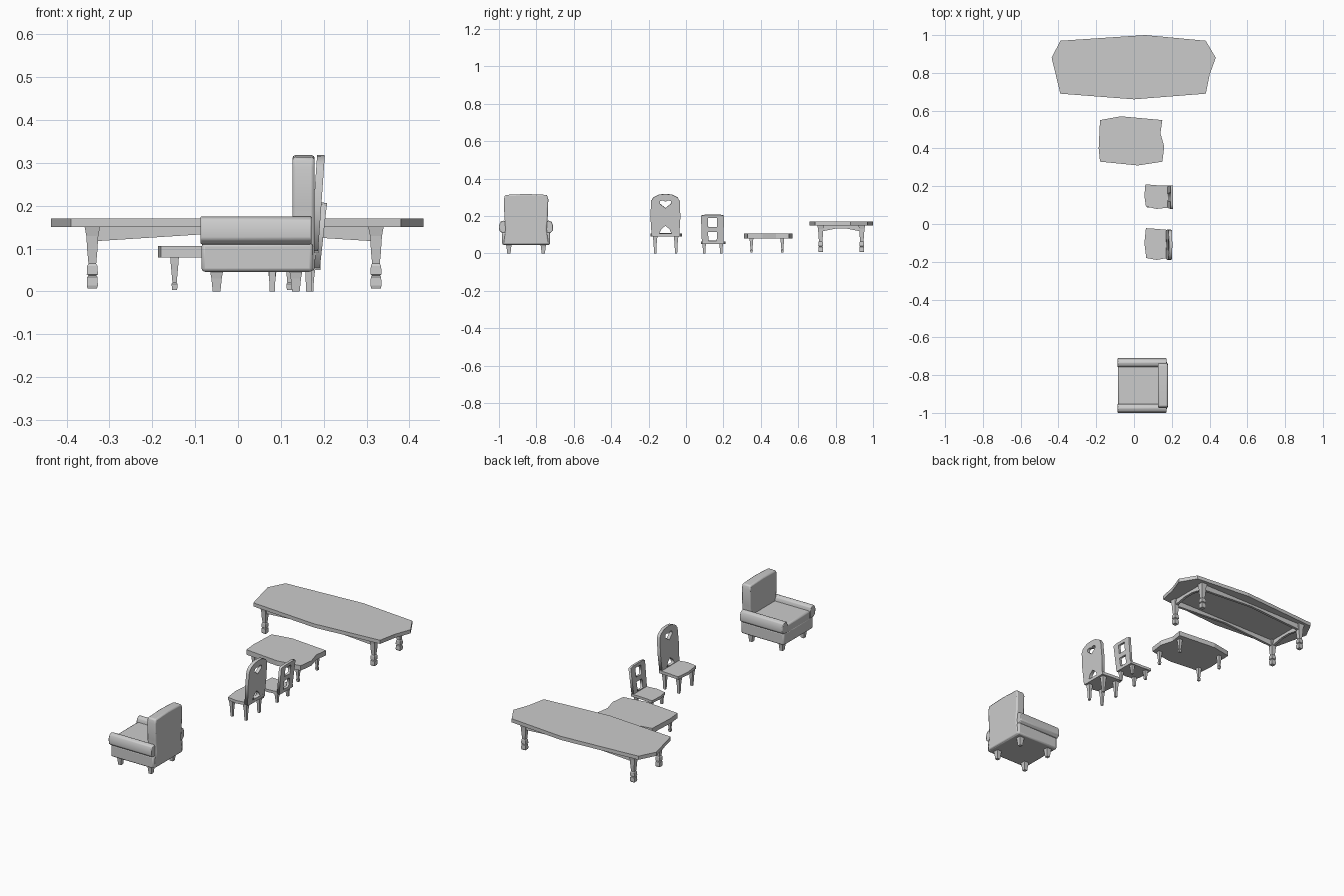
import bpy, bmesh, math
from mathutils import Matrix, Vector

if "Cube" in bpy.data.objects:
    bpy.data.objects.remove(bpy.data.objects["Cube"])


def finish(name, bm, bevel=0, segments=2):
    bmesh.ops.recalc_face_normals(bm, faces=bm.faces)
    me = bpy.data.meshes.new(name)
    bm.to_mesh(me)
    bm.free()
    ob = bpy.data.objects.new(name, me)
    bpy.context.collection.objects.link(ob)
    if bevel:
        m = ob.modifiers.new("soft_edges", 'BEVEL')
        m.width, m.segments, m.limit_method = bevel, segments, 'ANGLE'
        bpy.context.view_layer.objects.active = ob
        bpy.ops.object.select_all(action='DESELECT')
        ob.select_set(True)
        bpy.ops.object.shade_smooth_by_angle(angle=math.radians(40))
    return ob


def prism(name, pts, direction, bevel=0):
    """Extrude a closed 3D outline along a direction."""
    bm = bmesh.new()
    f = bm.faces.new([bm.verts.new(p) for p in pts])
    r = bmesh.ops.extrude_face_region(bm, geom=[f])
    verts = [v for v in r["geom"] if isinstance(v, bmesh.types.BMVert)]
    bmesh.ops.translate(bm, verts=verts, vec=direction)
    if not any(fc is f or len(fc.verts) == len(pts) for fc in bm.faces):
        bm.faces.new([v for v in bm.verts if v not in verts])
    return finish(name, bm, bevel)


def slab(name, outline, z0, z1):
    return prism(name, [(x, y, z0) for x, y in outline], (0, 0, z1 - z0))


def box(name, x0, x1, y0, y1, z0, z1, bevel=0):
    return prism(name, [(x0, y0, z0), (x1, y0, z0), (x1, y1, z0), (x0, y1, z0)],
                 (0, 0, z1 - z0), bevel)


def leg(name, x, y, rings):
    """Square turned leg from (z, half width) rings."""
    bm = bmesh.new()
    loops = [[bm.verts.new((x + sx * h, y + sy * h, z))
              for sx, sy in ((-1, -1), (1, -1), (1, 1), (-1, 1))] for z, h in rings]
    for a, b in zip(loops, loops[1:]):
        for i in range(4):
            bm.faces.new((a[i], a[(i + 1) % 4], b[(i + 1) % 4], b[i]))
    bm.faces.new(loops[0])
    bm.faces.new(loops[-1])
    return finish(name, bm)


def legs(name, xs, ys, rings):
    for i, x in enumerate(xs):
        for j, y in enumerate(ys):
            leg(f"{name}_{i}{j}", x, y, rings)


def pierced_back(name, loops, y, x, z, thick, lean):
    """Upright panel: first loop is the outline, the rest are holes."""
    cu = bpy.data.curves.new(name, 'CURVE')
    cu.dimensions, cu.fill_mode, cu.extrude = '2D', 'BOTH', thick / 2
    for pts in loops:
        s = cu.splines.new('POLY')
        s.points.add(len(pts) - 1)
        for p, (u, v) in zip(s.points, pts):
            p.co = (u, v, 0, 1)
        s.use_cyclic_u = True
    ob = bpy.data.objects.new(name, cu)
    bpy.context.collection.objects.link(ob)
    c, s = math.cos(lean), math.sin(lean)
    m = Matrix(((0, s, c), (1, 0, 0), (0, c, -s))).to_4x4()
    ob.matrix_world = Matrix.Translation(Vector((x, y, z))) @ m
    bpy.ops.object.select_all(action='DESELECT')
    ob.select_set(True)
    bpy.context.view_layer.objects.active = ob
    bpy.ops.object.convert(target='MESH')


def mirror(half):
    """Close a right-hand half outline (bottom to top) about u = 0."""
    return half + [(-u, v) for u, v in reversed(half) if u > 0]


# Long table: faceted top, turned legs, arched aprons
slab("long_table_top", [(-.436, .88), (-.39, .69), (0, .66), (.38, .69), (.40, .79),
                        (.433, .88), (.38, .97), (.06, 1.0), (-.39, .97)], .15, .17)
TX, TY = (-.34, .322), (.72, .94)
legs("long_table_leg", TX, TY, [
    (.007, .011), (.014, .013), (.034, .012), (.037, .009), (.040, .013), (.060, .012),
    (.065, .009), (.097, .012), (.100, .012), (.130, .014), (.151, .018)])
for k, y in enumerate(TY):
    prism(f"long_apron_{k}", [(TX[0], y - .007, .151), (TX[0], y - .007, .117),
                              (-.01, y - .007, .138), (TX[1], y - .007, .117),
                              (TX[1], y - .007, .151)], (0, .014, 0))
for k, x in enumerate(TX):
    prism(f"end_apron_{k}", [(x - .007, TY[0], .151), (x - .007, TY[0], .117),
                             (x - .007, .80, .133), (x - .007, .86, .133),
                             (x - .007, TY[1], .117), (x - .007, TY[1], .151)], (.014, 0, 0))

# Low table
slab("low_table_top", [(-.18, .33), (.02, .31), (.15, .33), (.16, .41), (.14, .48),
                       (.15, .55), (-.07, .57), (-.18, .55), (-.187, .40)], .079, .106)
legs("low_table_leg", (-.148, .12), (.35, .515),
     [(.004, .006), (.018, .007), (.021, .005), (.065, .009), (.08, .010)])

# Small chair with two square openings
slab("small_seat", [(.055, .15), (.063, .092), (.12, .08), (.192, .088), (.192, .203),
                    (.12, .205), (.06, .21)], .05, .064)
legs("small_chair_leg", (.08, .17), (.097, .188), [(0, .006), (.025, .007), (.051, .010)])
pierced_back("small_chair_back", [
    mirror([(.057, 0), (.062, .148), (.04, .153)]),
    mirror([(.022, .013), (.024, .062)]),
    mirror([(.023, .087), (.024, .136)])], .142, .184, .055, .014, .11)

# Tall chair with arched back, heart and small arch openings
slab("tall_seat", [(.055, -.10), (.065, -.18), (.12, -.19), (.188, -.178), (.188, -.032),
                   (.12, -.026), (.063, -.022)], .09, .106)
legs("tall_chair_leg", (.08, .165), (-.165, -.053), [(0, .006), (.05, .008), (.091, .012)])
pierced_back("tall_chair_back", [
    mirror([(.074, 0), (.080, .10), (.077, .185), (.065, .205), (.035, .22), (0, .224)]),
    mirror([(.032, .013), (.022, .035), (0, .054)]),
    mirror([(0, .148), (.03, .172), (.029, .186), (.014, .190), (0, .182)])],
    -.11, .178, .095, .018, .07)

# Armchair
box("armchair_base", -.085, .175, -.983, -.727, .046, .113, .008)
box("armchair_cushion", -.084, .14, -.962, -.748, .10, .150, .008)
legs("armchair_leg", (-.05, .135), (-.947, -.763), [(0, .009), (.03, .012), (.047, .015)])
for side, s in (("left", -1), ("right", 1)):
    prof = [(.098, .110), (.130, .110), (.143, .122), (.145, .150), (.136, .170),
            (.120, .176), (.104, .170), (.098, .155)]
    prism(f"{side}_arm", [(-.088, -.855 + s * u, z) for u, z in prof], (.26, 0, 0), .004)
# Backrest: slightly waisted cushion panel
prism("armchair_back", [(.127, -.855 + u, z) for u, z in mirror(
    [(.122, .048), (.110, .13), (.116, .20), (.119, .29), (.112, .313), (0, .318)])],
    (.052, 0, 0), .007)
